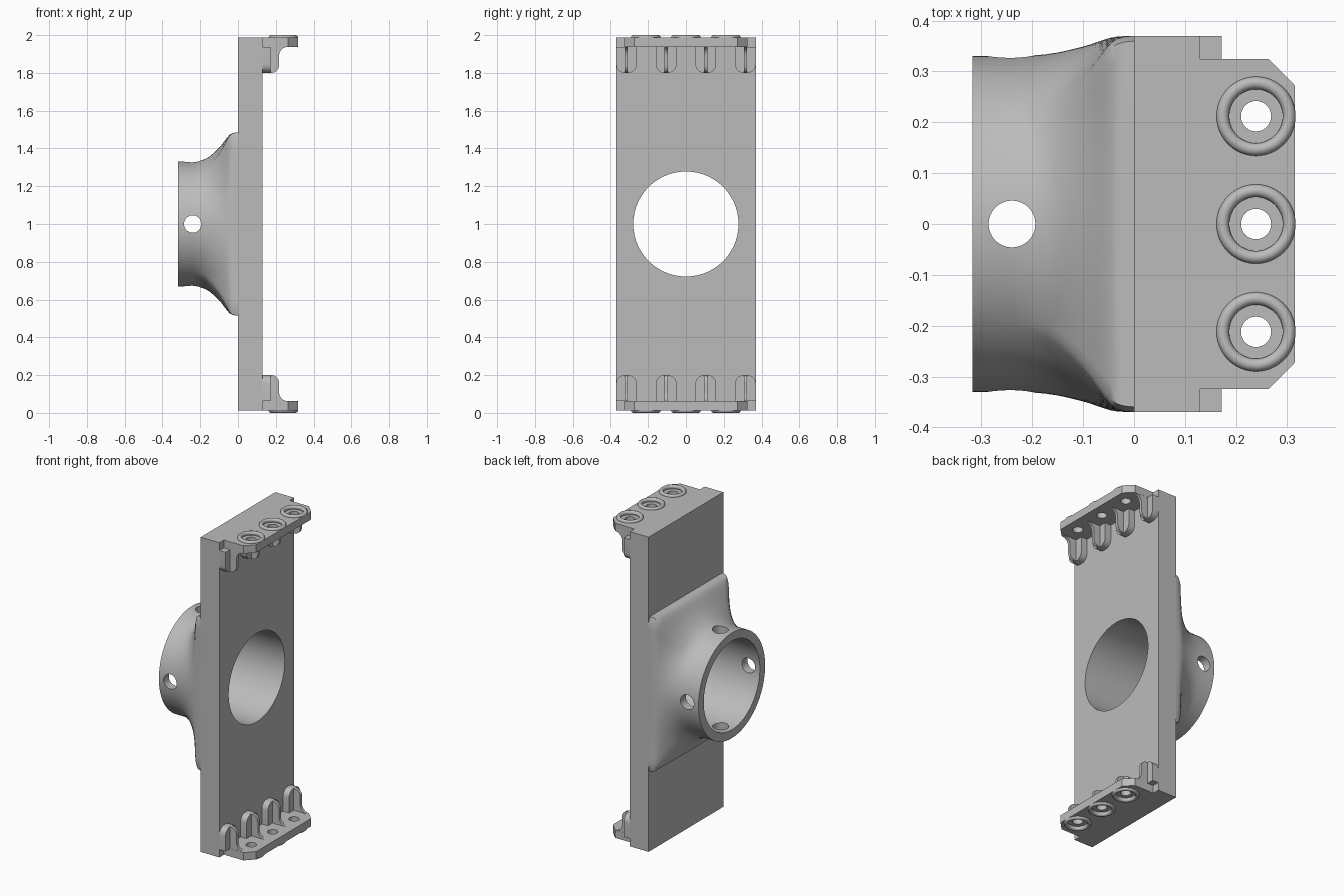
import bpy, bmesh
from math import sin, cos, pi, radians
from mathutils import Matrix, Vector

if "Cube" in bpy.data.objects:
    bpy.data.objects.remove(bpy.data.objects["Cube"])

GREY = (0.5, 0.5, 0.5, 1)
metal = bpy.data.materials.new("plain grey")
metal.use_nodes = True
metal.diffuse_color = GREY
metal.node_tree.nodes["Principled BSDF"].inputs["Base Color"].default_value = GREY

# All parts are built about the middle of the plate, one unit above the floor
CENTRE = Vector((0, 0, 1))
PLATE_X, HALF_Y, HALF_Z = 0.13, 0.37, 0.987
BORE = 0.278
FLANGE_Z = 0.938


def make(name, bm):
    bmesh.ops.recalc_face_normals(bm, faces=bm.faces)
    mesh = bpy.data.meshes.new(name)
    bm.to_mesh(mesh)
    bm.free()
    mesh.materials.append(metal)
    ob = bpy.data.objects.new(name, mesh)
    ob.location = CENTRE
    bpy.context.collection.objects.link(ob)
    return ob


def prism(name, outline, offset):
    """Extrude a closed outline of 3D points by a vector."""
    bm = bmesh.new()
    face = bm.faces.new([bm.verts.new(p) for p in outline])
    new = bmesh.ops.extrude_face_region(bm, geom=[face])["geom"]
    bmesh.ops.translate(bm, vec=offset,
                        verts=[v for v in new if isinstance(v, bmesh.types.BMVert)])
    return make(name, bm)


def loft(name, rings, closed=False):
    """Skin a list of rings; cap the ends unless the loop is closed."""
    bm = bmesh.new()
    loops = [[bm.verts.new(p) for p in ring] for ring in rings]
    n = len(loops[0])
    for k in range(len(loops) - (not closed)):
        a, b = loops[k], loops[(k + 1) % len(loops)]
        for i in range(n):
            j = (i + 1) % n
            bm.faces.new((a[i], a[j], b[j], b[i]))
    if not closed:
        bm.faces.new(loops[0])
        bm.faces.new(loops[-1])
    return make(name, bm)


def cutter(position, axis, radius, length, segments=64):
    bm = bmesh.new()
    turn = Vector((0, 0, 1)).rotation_difference(Vector(axis)).to_matrix().to_4x4()
    bmesh.ops.create_cone(bm, cap_ends=True, segments=segments, radius1=radius,
                          radius2=radius, depth=length,
                          matrix=Matrix.Translation(position) @ turn)
    ob = make("hole_cutter", bm)
    ob.hide_render = True
    return ob


def bake(ob):
    bpy.context.view_layer.update()
    evaluated = ob.evaluated_get(bpy.context.evaluated_depsgraph_get())
    mesh = bpy.data.meshes.new_from_object(evaluated)
    ob.modifiers.clear()
    ob.data = mesh


def cut(ob, cutters):
    for c in cutters:
        mod = ob.modifiers.new("hole", "BOOLEAN")
        mod.operation, mod.solver, mod.object = "DIFFERENCE", "EXACT", c
    bake(ob)
    for c in cutters:
        bpy.data.objects.remove(c)


def mirror(ob):
    mod = ob.modifiers.new("mirror", "MIRROR")
    mod.use_axis = (False, False, True)
    mod.use_mirror_merge = False
    bake(ob)


def smooth(ob, angle=30):
    bpy.ops.object.select_all(action="DESELECT")
    ob.select_set(True)
    bpy.context.view_layer.objects.active = ob
    bpy.ops.object.shade_smooth_by_angle(angle=radians(angle))


# Main plate with the large bore
plate = prism("main_plate", [(0, y, z) for y, z in (
    (-HALF_Y, -HALF_Z), (HALF_Y, -HALF_Z), (HALF_Y, HALF_Z), (-HALF_Y, HALF_Z))],
    (PLATE_X, 0, 0))
cut(plate, [cutter((0, 0, 0), (1, 0, 0), BORE, 1, 96)])
smooth(plate)

# Flared collar: round tube blending into a rectangular foot
TUBE, FOOT_Z, SIDES = 0.33, 0.485, 128


def collar_ring(x, blend):
    ring = []
    for i in range(SIDES):
        c, s = cos(2 * pi * i / SIDES), sin(2 * pi * i / SIDES)
        foot = min(HALF_Y / max(abs(c), 1e-6), FOOT_Z / max(abs(s), 1e-6))
        r = TUBE + (foot - TUBE) * blend
        ring.append((x, r * c, r * s))
    return ring


flare = ((-0.318, 0), (-0.24, 0), (-0.21, 0.02), (-0.177, 0.08), (-0.15, 0.18),
         (-0.124, 0.32), (-0.105, 0.44), (-0.087, 0.57), (-0.072, 0.7),
         (-0.058, 0.82), (-0.046, 0.91), (-0.033, 0.965), (-0.018, 0.99), (0, 1))
collar = loft("flared_collar", [collar_ring(x, t) for x, t in flare])
PIN_X, PIN_R = -0.24, 0.046
cut(collar, [cutter((0, 0, 0), (1, 0, 0), BORE, 2, 96),
             cutter((PIN_X, 0, 0), (0, 0, 1), PIN_R, 2, 48),
             cutter((PIN_X, 0, 0), (0, 1, 0), PIN_R, 2, 48)])
smooth(collar, 35)

# End flanges with chamfered corners, screw holes and shallow seats
half = [(PLATE_X, 0.325), (0.265, 0.325), (0.317, 0.272)]
outline = half + [(x, -y) for x, y in reversed(half)]
flange = prism("end_flanges", [(x, y, FLANGE_Z) for x, y in outline],
               (0, 0, HALF_Z - FLANGE_Z))
SCREW_X, SCREW_Y = 0.24, (-0.212, 0, 0.212)
cut(flange, [cutter((SCREW_X, y, FLANGE_Z), (0, 0, 1), 0.03, 0.3, 32) for y in SCREW_Y]
    + [cutter((SCREW_X, y, HALF_Z), (0, 0, 1), 0.056, 0.02, 48) for y in SCREW_Y])
mirror(flange)
smooth(flange)

# Rounded sealing rings around the screw holes
for number, y in enumerate(SCREW_Y):
    rings = []
    for i in range(48):
        a = 2 * pi * i / 48
        section = [(0.0655 + 0.0125 * cos(2 * pi * k / 12),
                    HALF_Z + 0.013 * sin(2 * pi * k / 12)) for k in range(12)]
        rings.append([(SCREW_X + r * cos(a), y + r * sin(a), z) for r, z in section])
    seal = loft(f"sealing_rings_{number + 1}", rings, closed=True)
    mirror(seal)
    smooth(seal, 60)


def arc(u, v, radius, start, end, steps=6):
    return [(u + radius * cos(radians(start + (end - start) * k / steps)),
             v + radius * sin(radians(start + (end - start) * k / steps)))
            for k in range(steps + 1)]


# Rounded pads with a thin gusset fin, under each flange
PAD_HALF, PAD_LOW, PAD_X, FIN_X = 0.055, 0.8, 0.172, 0.217
for number, y in enumerate((-0.315, -0.105, 0.105, 0.315)):
    corner = 0.045
    side = PAD_HALF - corner
    pad_shape = ([(-PAD_HALF, FLANGE_Z)]
                 + arc(-side, PAD_LOW + corner, corner, 180, 270)
                 + arc(side, PAD_LOW + corner, corner, 270, 360)
                 + [(PAD_HALF, FLANGE_Z)])
    pad = prism(f"gusset_pads_{number + 1}",
                [(PLATE_X, y + u, z) for u, z in pad_shape], (PAD_X - PLATE_X, 0, 0))
    mirror(pad)
    smooth(pad)

    fin_shape = ([(PLATE_X, FLANGE_Z), (PLATE_X, PAD_LOW)]
                 + arc(FIN_X - 0.04, PAD_LOW + 0.04, 0.04, 270, 360)
                 + arc(FIN_X + 0.048, FLANGE_Z - 0.048, 0.048, 180, 90))
    fin = prism(f"gusset_fins_{number + 1}",
                [(x, y - 0.009, z) for x, z in fin_shape], (0, 0.018, 0))
    mirror(fin)
    smooth(fin)
